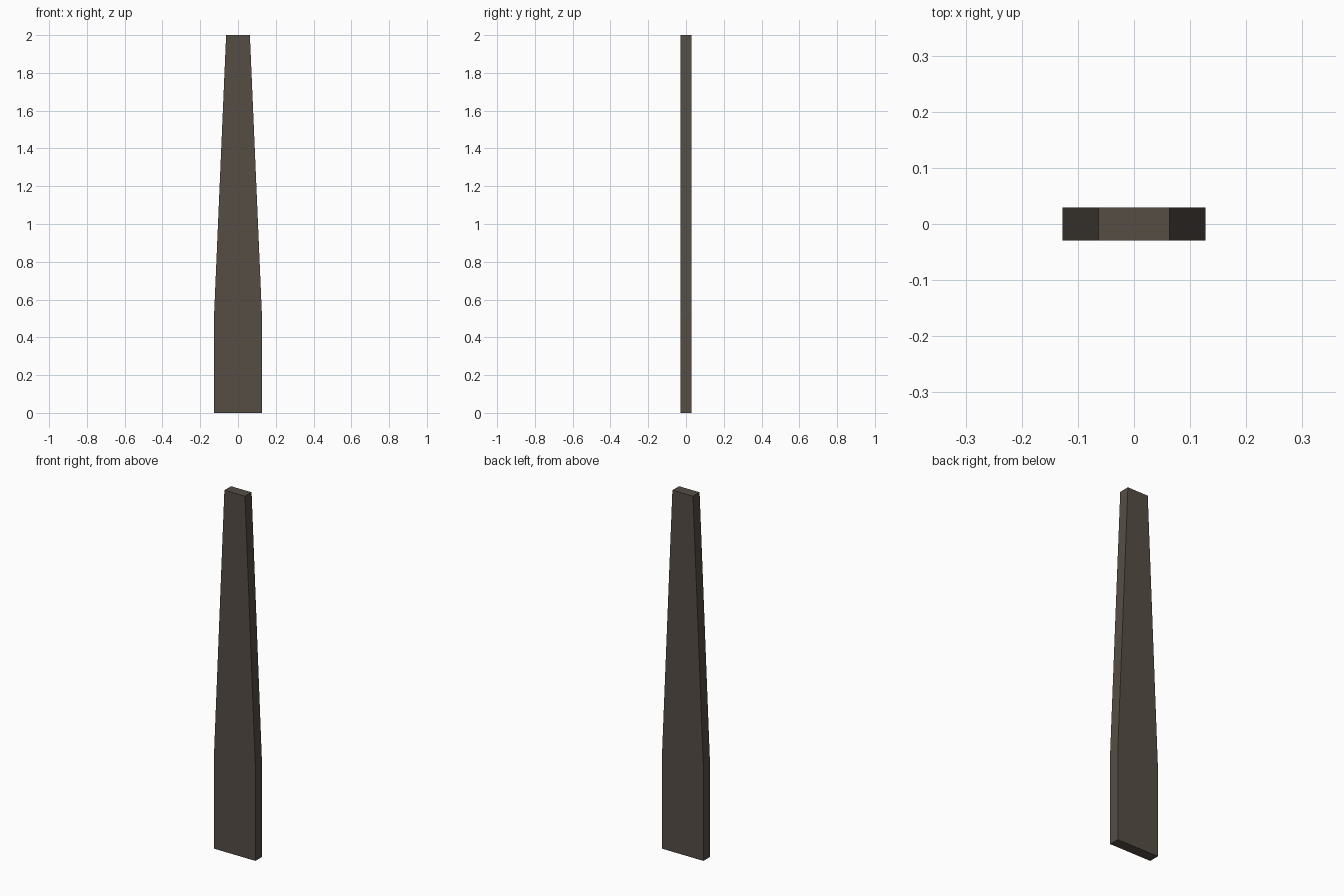
import bpy, bmesh

if "Cube" in bpy.data.objects:
    bpy.data.objects.remove(bpy.data.objects["Cube"])

HALF_DEPTH = 0.029
# Half widths of the board at each height
PROFILE = [(0.127, 0.0), (0.127, 0.51), (0.063, 2.0)]

# Board outline, mirrored left to right
outline = PROFILE + [(-x, z) for x, z in reversed(PROFILE)]
bm = bmesh.new()
face = bm.faces.new([bm.verts.new((x, -HALF_DEPTH, z)) for x, z in outline])

# Thickness
ext = bmesh.ops.extrude_face_region(bm, geom=[face], use_keep_orig=True)
verts = [g for g in ext["geom"] if isinstance(g, bmesh.types.BMVert)]
bmesh.ops.translate(bm, verts=verts, vec=(0, 2 * HALF_DEPTH, 0))
bmesh.ops.recalc_face_normals(bm, faces=bm.faces[:])

mesh = bpy.data.meshes.new("tapered_board")
bm.to_mesh(mesh)
bm.free()
board = bpy.data.objects.new("tapered_board", mesh)
bpy.context.collection.objects.link(board)

# Dark weathered brown
mat = bpy.data.materials.new("dark_brown")
mat.diffuse_color = (0.09, 0.075, 0.06, 1)
mat.use_nodes = True
mat.node_tree.nodes["Principled BSDF"].inputs["Base Color"].default_value = mat.diffuse_color
mesh.materials.append(mat)
